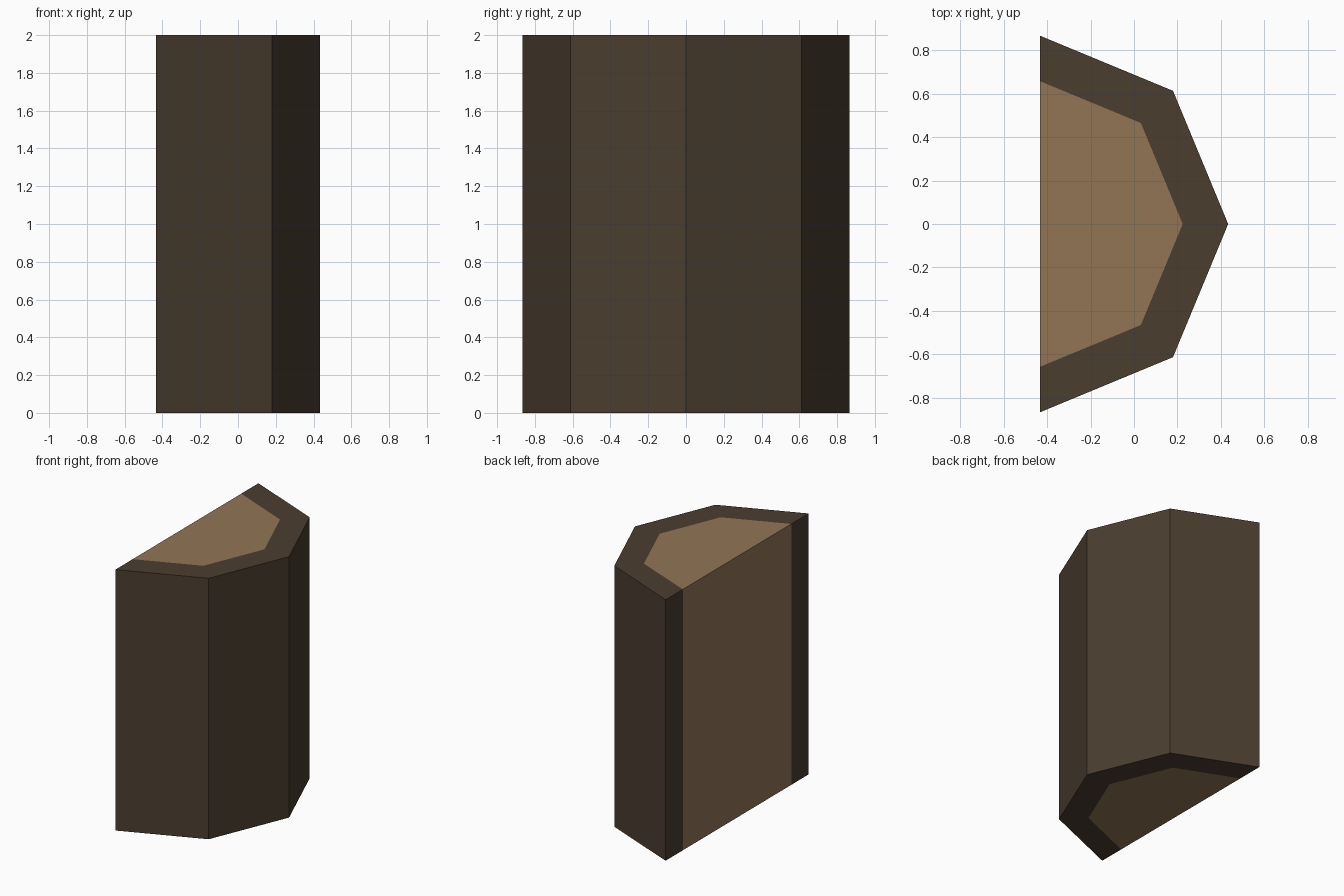
import bpy, bmesh, math

if "Cube" in bpy.data.objects:
    bpy.data.objects.remove(bpy.data.objects["Cube"])

HEIGHT, R_BARK, R_WOOD = 2.0, 0.866, 0.657
X0 = -R_BARK / 2  # split plane of the half log


def srgb(*c):
    return [((v / 255 + 0.055) / 1.055) ** 2.4 for v in c] + [1.0]


def material(name, colour):
    m = bpy.data.materials.new(name)
    m.diffuse_color = colour
    m.use_nodes = True
    m.node_tree.nodes["Principled BSDF"].inputs["Base Color"].default_value = m.diffuse_color
    return m


BARK, WOOD = 0, 1
bm = bmesh.new()


# Half-octagon outline, running from -y round to +y
def half_ring(radius, z):
    angles = [math.radians(a) for a in range(-90, 91, 45)]
    return [bm.verts.new((X0 + radius * math.cos(a), radius * math.sin(a), z))
            for a in angles]


def face(verts, mat):
    bm.faces.new(verts).material_index = mat


ob, ib = half_ring(R_BARK, 0), half_ring(R_WOOD, 0)
ot, it = half_ring(R_BARK, HEIGHT), half_ring(R_WOOD, HEIGHT)

# Bark walls and the bark border on both cut ends
for i in range(4):
    j = i + 1
    face([ob[i], ob[j], ot[j], ot[i]], BARK)
    face([ot[i], ot[j], it[j], it[i]], BARK)
    face([ib[i], ib[j], ob[j], ob[i]], BARK)

# Wood core on both cut ends
face(it, WOOD)
face(ib[::-1], WOOD)

# Flat split face: wood between two bark strips
face([ib[0], ob[0], ot[0], it[0]], BARK)
face([ib[4], ib[0], it[0], it[4]], WOOD)
face([ob[4], ib[4], it[4], ot[4]], BARK)

bmesh.ops.recalc_face_normals(bm, faces=bm.faces)
mesh = bpy.data.meshes.new("half_log")
bm.to_mesh(mesh)
bm.free()
mesh.materials.append(material("dark bark", srgb(74, 61, 47)))
mesh.materials.append(material("light wood", srgb(146, 117, 86)))
bpy.context.collection.objects.link(bpy.data.objects.new("half_log", mesh))
